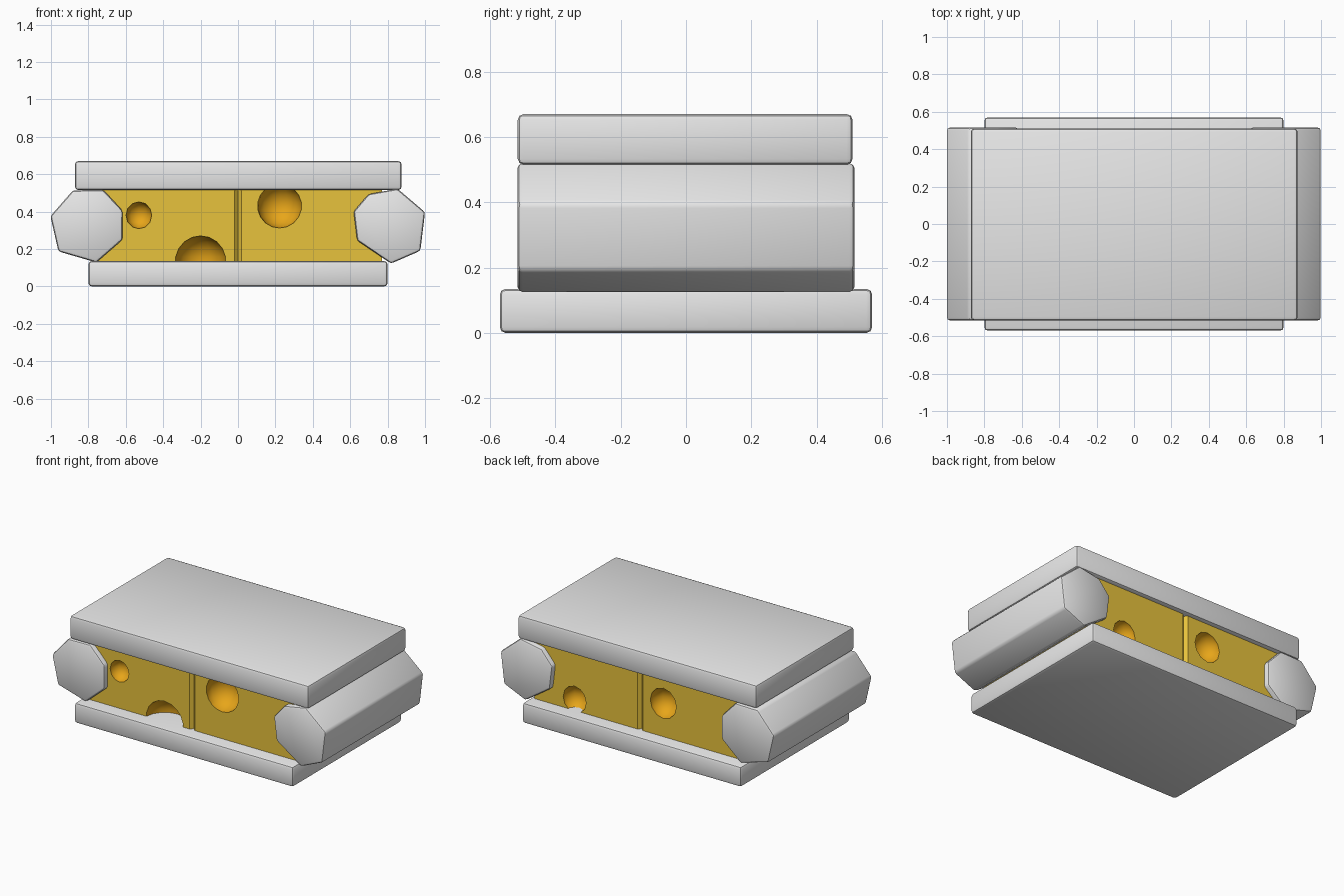
import bpy, bmesh, math

if "Cube" in bpy.data.objects:
    bpy.data.objects.remove(bpy.data.objects["Cube"])


def material(name, rgb):
    m = bpy.data.materials.new(name)
    m.diffuse_color = (*rgb, 1)
    m.use_nodes = True
    m.node_tree.nodes["Principled BSDF"].inputs["Base Color"].default_value = m.diffuse_color
    return m


STONE = material("light grey", (0.8, 0.8, 0.8))
YELLOW = material("yellow", (0.8, 0.54, 0.045))
ORANGE = material("orange", (0.8, 0.38, 0.01))


def finish(name, bm, mat, bevel=0.0):
    """Turn a bmesh into a named object with softened edges."""
    if bevel:
        bmesh.ops.bevel(bm, geom=bm.edges[:], offset=bevel, segments=2,
                        profile=0.5, affect='EDGES', clamp_overlap=True)
    bmesh.ops.recalc_face_normals(bm, faces=bm.faces[:])
    me = bpy.data.meshes.new(name)
    bm.to_mesh(me)
    bm.free()
    me.materials.append(mat)
    ob = bpy.data.objects.new(name, me)
    bpy.context.collection.objects.link(ob)
    return ob


def smooth(ob):
    bpy.ops.object.select_all(action='DESELECT')
    ob.select_set(True)
    bpy.context.view_layer.objects.active = ob
    bpy.ops.object.shade_smooth_by_angle(angle=math.radians(35))


def prism(name, profile, y0, y1, mat, bevel):
    """Extrude an (x, z) outline along y."""
    bm = bmesh.new()
    face = bm.faces.new([bm.verts.new((x, y0, z)) for x, z in profile])
    out = bmesh.ops.extrude_face_region(bm, geom=[face])
    moved = [v for v in out["geom"] if isinstance(v, bmesh.types.BMVert)]
    bmesh.ops.translate(bm, verts=moved, vec=(0, y1 - y0, 0))
    return finish(name, bm, mat, bevel)


def slab(name, x0, x1, y0, y1, z0, z1, mat=STONE, bevel=0.018):
    return prism(name, [(x0, z0), (x1, z0), (x1, z1), (x0, z1)], y0, y1, mat, bevel)


# Top and bottom slabs
smooth(slab("bottom_slab", -0.80, 0.80, -0.57, 0.57, 0.0, 0.135))
smooth(slab("top_slab", -0.872, 0.875, -0.515, 0.51, 0.515, 0.67))

# Seven-sided bars at both ends
left = [(-1.003, 0.375), (-0.883, 0.513), (-0.72, 0.516), (-0.617, 0.405),
        (-0.617, 0.25), (-0.757, 0.128), (-0.96, 0.187)]
right = [(1.0, 0.397), (0.853, 0.522), (0.698, 0.493), (0.618, 0.40),
         (0.637, 0.245), (0.818, 0.122), (0.975, 0.19)]
smooth(prism("left_bar", left, -0.515, 0.515, STONE, 0.015))
smooth(prism("right_bar", right, -0.515, 0.515, STONE, 0.015))

# Two yellow blocks meeting in a narrow groove, with round pits cut in
blocks = {
    "left_block": (-0.77, 0.0, [(-0.53, -0.48, 0.38, 0.072), (-0.20, -0.48, 0.135, 0.135),
                                (-0.17, 0.48, 0.355, 0.1)]),
    "right_block": (0.0, 0.77, [(0.222, -0.48, 0.43, 0.118), (0.478, 0.48, 0.207, 0.088)]),
}
for name, (x0, x1, pits) in blocks.items():
    bm = bmesh.new()
    c = 0.02
    inner, outer = (x1, x0) if x0 < 0 else (x0, x1)
    s = 1 if outer > 0 else -1
    # plan outline, with the inner corners chamfered to form the groove
    plan = [(outer, -0.48), (s * c, -0.48), (inner, -0.48 + c),
            (inner, 0.48 - c), (s * c, 0.48), (outer, 0.48)]
    face = bm.faces.new([bm.verts.new((x, y, 0.125)) for x, y in plan])
    out = bmesh.ops.extrude_face_region(bm, geom=[face])
    bmesh.ops.translate(bm, verts=[v for v in out["geom"] if isinstance(v, bmesh.types.BMVert)],
                        vec=(0, 0, 0.4))
    block = finish(name, bm, YELLOW)
    block.data.materials.append(ORANGE)
    cutters = []
    for i, (x, y, z, r) in enumerate(pits):
        bm = bmesh.new()
        n = 16 if r > 0.11 else 10
        bmesh.ops.create_uvsphere(bm, u_segments=n, v_segments=n // 2 + 1, radius=r)
        bmesh.ops.translate(bm, verts=bm.verts[:], vec=(x, y, z))
        cutter = finish(f"{name}_pit_cutter_{i}", bm, ORANGE)
        cutter.hide_render = True
        cutters.append(cutter)
        mod = block.modifiers.new("pit", 'BOOLEAN')
        mod.operation = 'DIFFERENCE'
        mod.solver = 'EXACT'
        mod.material_mode = 'TRANSFER'
        mod.object = cutter
    # bake the cuts and drop the cutters
    bpy.context.view_layer.update()
    deps = bpy.context.evaluated_depsgraph_get()
    baked = bpy.data.meshes.new_from_object(block.evaluated_get(deps))
    block.modifiers.clear()
    block.data = baked
    for cutter in cutters:
        bpy.data.objects.remove(cutter)
    smooth(block)
